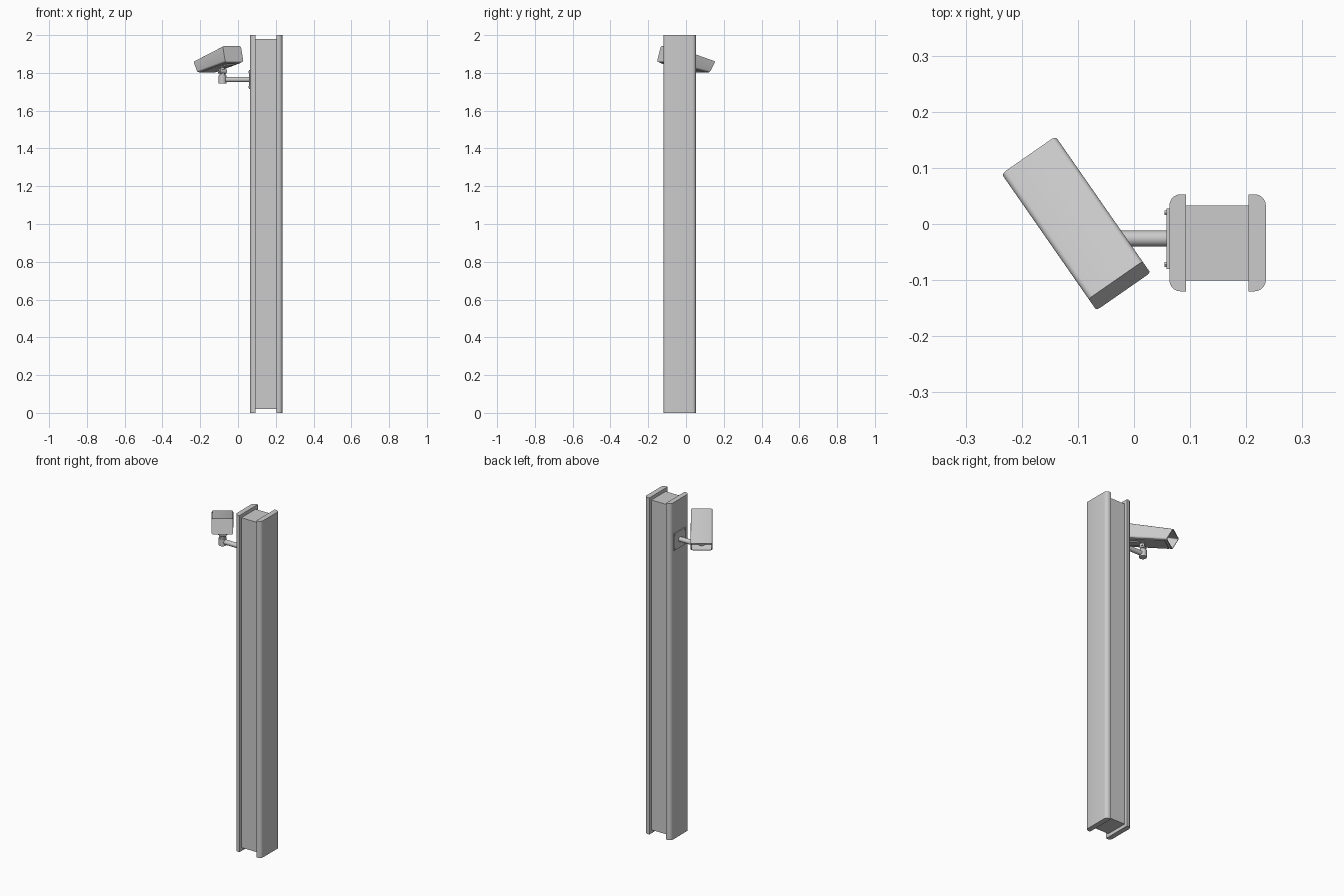
import bpy, bmesh, math
from mathutils import Matrix, Vector

if "Cube" in bpy.data.objects:
    bpy.data.objects.remove(bpy.data.objects["Cube"])

grey = bpy.data.materials.new("light_grey")
grey.diffuse_color = (0.6, 0.6, 0.6, 1)
grey.use_nodes = True
grey.node_tree.nodes["Principled BSDF"].inputs["Base Color"].default_value = grey.diffuse_color


def finish(name, bm, matrix=None):
    bmesh.ops.recalc_face_normals(bm, faces=bm.faces)
    if matrix:
        bm.transform(matrix)
    me = bpy.data.meshes.new(name)
    bm.to_mesh(me)
    bm.free()
    me.materials.append(grey)
    ob = bpy.data.objects.new(name, me)
    bpy.context.collection.objects.link(ob)
    bpy.context.view_layer.objects.active = ob
    ob.select_set(True)
    bpy.ops.object.shade_smooth_by_angle(angle=math.radians(35))
    ob.select_set(False)
    return ob


def box(name, lo, hi, matrix=None, bevel=0, edge_test=None):
    lo, hi = Vector(lo), Vector(hi)
    bm = bmesh.new()
    bmesh.ops.create_cube(bm, size=1)
    for v in bm.verts:
        v.co = (lo + hi) / 2 + v.co * (hi - lo)
    if bevel:
        edges = [e for e in bm.edges if edge_test is None or edge_test(e)]
        bmesh.ops.bevel(bm, geom=edges, offset=bevel, segments=5, profile=0.5, affect='EDGES')
    return finish(name, bm, matrix)


def rod(name, a, b, r, matrix=None, sides=24, r2=None):
    a, b = Vector(a), Vector(b)
    d = b - a
    bm = bmesh.new()
    bmesh.ops.create_cone(bm, cap_ends=True, segments=sides, radius1=r,
                          radius2=r if r2 is None else r2, depth=d.length)
    bm.transform(Matrix.Translation((a + b) / 2) @ d.to_track_quat('Z', 'Y').to_matrix().to_4x4())
    return finish(name, bm, matrix)


# Post: recessed core between two flanges with rounded outer corners
box("post_core", (0.09, -0.101, 0.02), (0.207, 0.033, 1.98))
for name, x0, x1, outer in (("left_flange", 0.063, 0.093, 0.063),
                            ("right_flange", 0.204, 0.235, 0.235)):
    box(name, (x0, -0.12, 0), (x1, 0.053, 2), bevel=0.02,
        edge_test=lambda e: all(abs(v.co.x - outer) < 1e-4 for v in e.verts)
        and abs(e.verts[0].co.z - e.verts[1].co.z) > 1)

# Wall plate with bolts, and the arm
AY, AZ = -0.026, 1.765
box("wall_plate", (0.058, AY - 0.054, AZ - 0.05), (0.064, AY + 0.054, AZ + 0.05))
for sy in (-1, 1):
    for sz in (-1, 1):
        y, z = AY + sy * 0.046, AZ + sz * 0.04
        rod("plate_bolt", (0.0545, y, z), (0.059, y, z), 0.005, sides=6)
rod("arm", (0.06, AY, AZ), (-0.083, AY, AZ), 0.014)
JX = -0.083
rod("arm_end", (JX, AY, AZ - 0.021), (JX, AY, AZ + 0.021), 0.021)
rod("swivel_stem", (JX, AY, AZ + 0.02), (JX, AY, 1.83), 0.011)

# Camera frame: local x = sideways, y = towards the lens, z = up; origin at rear top centre
pitch = math.radians(16.4)
heading = Vector((-0.571, 0.821, 0)).normalized()
fwd = heading * math.cos(pitch) - Vector((0, 0, math.sin(pitch)))
side = heading.cross(Vector((0, 0, 1)))
up = side.cross(fwd)
M = Matrix((side, fwd, up)).transposed().to_4x4()
M.translation = (-0.033, -0.100, 1.942)

# Housing: tapered side profile, rounded long edges, open hood at the front
W, L = 0.0585, 0.283
bm = bmesh.new()
prof = [(0, 0), (L, 0), (L - 0.019, -0.067), (0, -0.088)]
rows = [[bm.verts.new((x, y, z)) for y, z in prof] for x in (-W, W)]
bm.faces.new(rows[0])
bm.faces.new(rows[1][::-1])
for i in range(4):
    j = (i + 1) % 4
    bm.faces.new((rows[0][j], rows[0][i], rows[1][i], rows[1][j]))
bmesh.ops.recalc_face_normals(bm, faces=bm.faces)
long_edges = [e for e in bm.edges if abs(e.verts[0].co.y - e.verts[1].co.y) > 0.2]
bmesh.ops.bevel(bm, geom=long_edges, offset=0.01, segments=4, profile=0.5, affect='EDGES')
bm.normal_update()
front = max(bm.faces, key=lambda f: f.normal.y)
bmesh.ops.inset_region(bm, faces=[front], thickness=0.004)
mouth = bmesh.ops.extrude_discrete_faces(bm, faces=[front])["faces"][0]
for v in mouth.verts:
    v.co.y += 0.222 - v.co.y
finish("camera_housing", bm, M)

# Lens inside the hood
rod("lens_barrel", (0, 0.22, -0.036), (0, 0.236, -0.036), 0.024, M)
rod("lens_glass", (0, 0.235, -0.036), (0, 0.239, -0.036), 0.018, M, r2=0.01)

# Mounting rail under the housing, following its sloping underside
slope = math.atan2(0.021, L - 0.019)
R = M @ Matrix.Translation((0, 0, -0.088)) @ Matrix.Rotation(slope, 4, 'X')
box("underside_plate", (-0.047, 0.012, -0.003), (0.047, 0.25, 0.002), R)
box("mount_foot", (-0.02, 0.035, -0.009), (0.02, 0.105, -0.002), R)

# Tilt knuckle: two cheeks and a cross pin on top of the stem
jp = Vector((JX, AY, 1.808))
rod("knuckle", jp - side * 0.02, jp + side * 0.02, 0.014)
rod("knuckle_pin", jp - side * 0.026, jp + side * 0.026, 0.006, sides=12)
rod("swivel_collar", (JX, AY, 1.785), (JX, AY, 1.793), 0.016)
